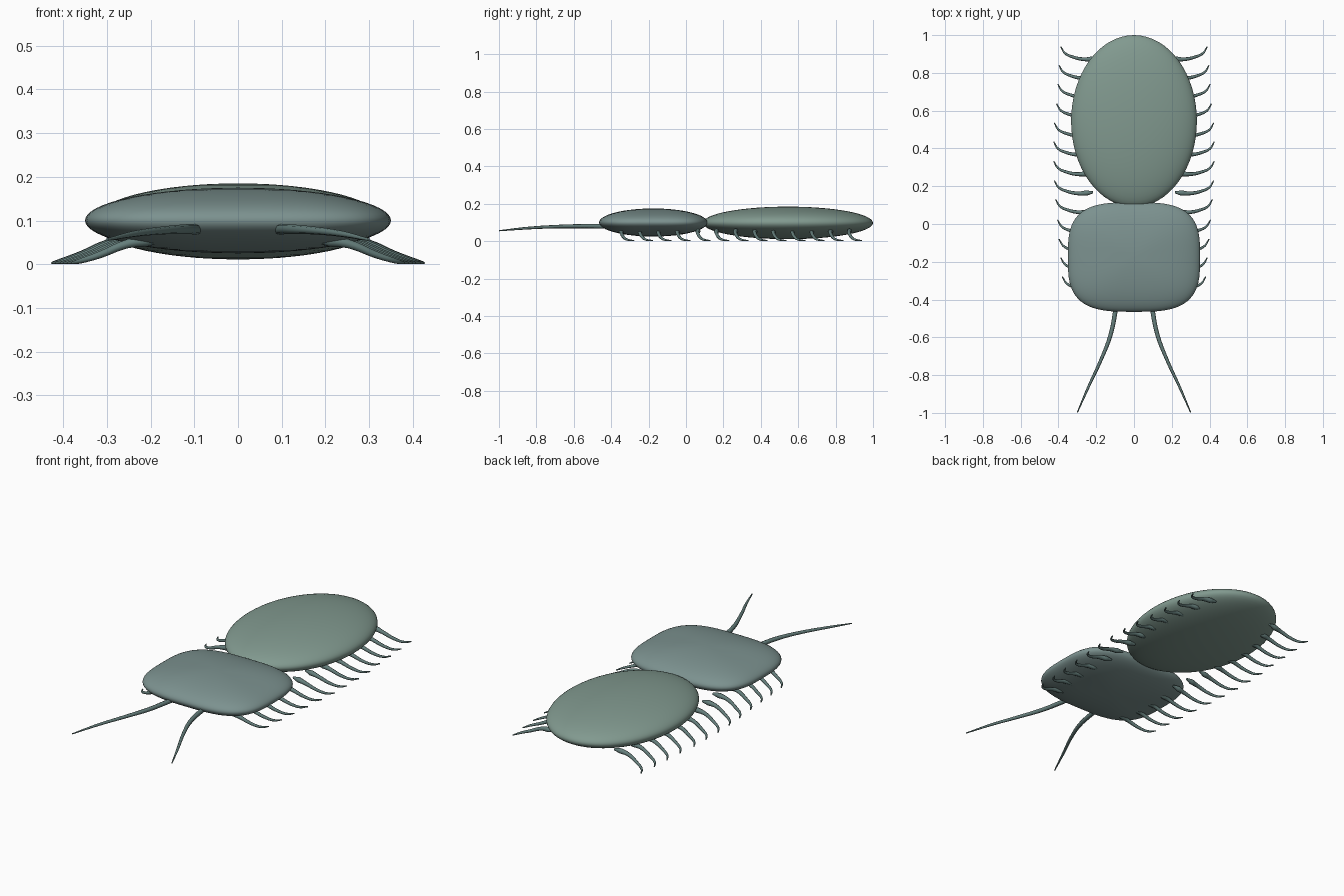
import bpy, math

if "Cube" in bpy.data.objects:
    bpy.data.objects.remove(bpy.data.objects["Cube"])


def material(name, rgb):
    m = bpy.data.materials.new(name)
    m.diffuse_color = (*rgb, 1)
    m.use_nodes = True
    m.node_tree.nodes["Principled BSDF"].inputs["Base Color"].default_value = m.diffuse_color
    return m


ABDOMEN = material("abdomen_green", (0.22, 0.32, 0.275))
HEAD = material("head_grey_green", (0.20, 0.285, 0.275))
LIMB = material("limb_dark", (0.13, 0.21, 0.20))


def spow(v, p):
    return math.copysign(abs(v) ** p, v)


def shell(name, centre, half, corner, mat):
    """Flattened sphere; a corner exponent below 1 squares off the plan outline."""
    bpy.ops.mesh.primitive_uv_sphere_add(segments=64, ring_count=32, radius=1)
    ob = bpy.context.object
    ob.name = name
    for v in ob.data.vertices:
        x, y, z = v.co
        r = math.hypot(x, y)
        a = math.atan2(y, x)
        v.co = (r * spow(math.cos(a), corner) * half[0],
                r * spow(math.sin(a), corner) * half[1],
                z * half[2])
    ob.location = centre
    ob.data.materials.append(mat)
    bpy.ops.object.shade_smooth()
    return ob


def tube(name, points, radii, mat):
    """Tapered tube along a smooth path."""
    cu = bpy.data.curves.new(name, 'CURVE')
    cu.dimensions = '3D'
    cu.bevel_depth = 1.0
    cu.bevel_resolution = 2
    cu.resolution_u = 5
    cu.use_fill_caps = True
    sp = cu.splines.new('BEZIER')
    sp.bezier_points.add(len(points) - 1)
    for bp, p, r in zip(sp.bezier_points, points, radii):
        bp.co = p
        bp.radius = r
        bp.handle_left_type = bp.handle_right_type = 'AUTO'
    cu.materials.append(mat)
    ob = bpy.data.objects.new(name, cu)
    bpy.context.collection.objects.link(ob)
    bpy.ops.object.select_all(action='DESELECT')
    ob.select_set(True)
    bpy.context.view_layer.objects.active = ob
    bpy.ops.object.convert(target='MESH')
    bpy.ops.object.shade_smooth_by_angle(angle=math.radians(50))
    return ob


# Two body shells
shell("abdomen", (0, 0.545, 0.098), (0.333, 0.455, 0.087), 1.0, ABDOMEN)
shell("head_shield", (0, -0.175, 0.1), (0.35, 0.29, 0.075), 0.62, HEAD)

# Leg tips (x, y) from tail to head
tips = [(0.388, 0.94), (0.397, 0.84), (0.403, 0.74), (0.41, 0.637), (0.422, 0.535),
        (0.425, 0.435), (0.425, 0.332), (0.422, 0.23), (0.415, 0.13), (0.405, 0.022),
        (0.397, -0.08), (0.388, -0.178), (0.38, -0.278)]
# Leg path relative to the tip: dx, dy, z, radius
leg = [(-0.205, -0.062, 0.056, 0.006), (-0.17, -0.066, 0.054, 0.014),
       (-0.125, -0.068, 0.046, 0.010), (-0.065, -0.056, 0.022, 0.008),
       (-0.022, -0.035, 0.008, 0.006), (0, 0, 0.003, 0.003)]

for side, s in (("right", 1), ("left", -1)):
    for i, (tx, ty) in enumerate(tips):
        tube(f"leg_{side}_{i + 1}",
             [(s * (tx + dx), ty + dy, z) for dx, dy, z, r in leg],
             [r for *_, r in leg], LIMB)
    # Long antennae sweeping forward
    path = [(0.09, -0.40, 0.078), (0.10, -0.47, 0.08), (0.125, -0.59, 0.08),
            (0.175, -0.72, 0.077), (0.24, -0.86, 0.069), (0.30, -0.998, 0.056)]
    tube(f"antenna_{side}", [(s * x, y, z) for x, y, z in path],
         [0.012, 0.012, 0.011, 0.009, 0.007, 0.003], LIMB)
